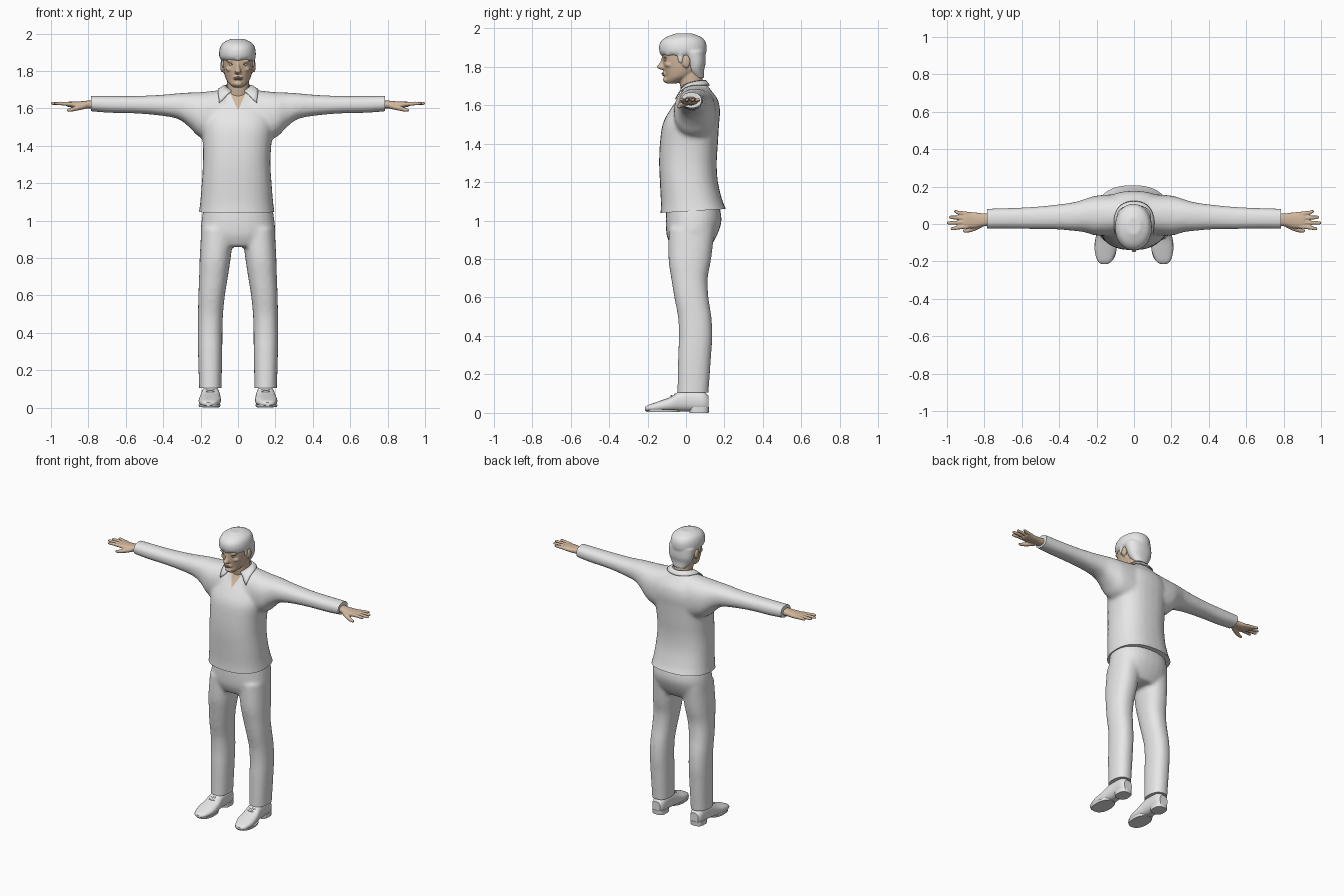
import bpy, bmesh, math
from mathutils import Vector
from mathutils.bvhtree import BVHTree

old = bpy.data.objects.get("Cube")
if old:
    bpy.data.objects.remove(old)


def material(name, rgb):
    m = bpy.data.materials.new(name)
    m.use_nodes = True
    m.diffuse_color = (*rgb, 1)
    m.node_tree.nodes["Principled BSDF"].inputs["Base Color"].default_value = (*rgb, 1)
    return m


CLOTH = material("pale grey", (.8, .8, .8))
SKIN = material("tan skin", (.65, .48, .34))
LIP = material("muted lip", (.5, .31, .23))
DARK = material("dark brown", (.12, .08, .06))


def spline(rings, steps=4):
    """Catmull-Rom refinement of a list of rings."""
    v = [Vector(r) for r in rings]
    out = []
    for i in range(len(v) - 1):
        a, b, c, d = v[max(i - 1, 0)], v[i], v[i + 1], v[min(i + 2, len(v) - 1)]
        for k in range(steps):
            t = k / steps
            out.append(b + (c - a) * t / 2 + (a * 2 - b * 5 + c * 4 - d) * t * t / 2
                       + (b * 3 - a - c * 3 + d) * t ** 3 / 2)
    return out + [v[-1]]


def loft(bm, axis, rings, side=1, power=2.3, n=28):
    """Skin rings (station, centre a, centre b, radius a, radius b) along an axis."""
    loops = []
    for s, ca, cb, ra, rb in spline(rings):
        loop = []
        for i in range(n):
            t = math.tau * i / n
            c, d = math.cos(t), math.sin(t)
            a = ca + ra * math.copysign(abs(c) ** (2 / power), c)
            b = cb + rb * math.copysign(abs(d) ** (2 / power), d)
            x, y, z = {"x": (s, a, b), "y": (a, s, b), "z": (a, b, s)}[axis]
            loop.append(bm.verts.new((x * side, y, z)))
        loops.append(loop)
    for p, q in zip(loops, loops[1:]):
        for i in range(n):
            j = (i + 1) % n
            bm.faces.new((p[i], p[j], q[j], q[i]))
    bm.faces.new(loops[0])
    bm.faces.new(loops[-1])


def ball(bm, pos, size):
    geo = bmesh.ops.create_uvsphere(bm, u_segments=16, v_segments=10, radius=1)
    for v in geo["verts"]:
        v.co = Vector(pos) + Vector([a * b for a, b in zip(v.co, size)])


def finish(name, bm, *mats, angle=40):
    bmesh.ops.recalc_face_normals(bm, faces=bm.faces)
    me = bpy.data.meshes.new(name)
    bm.to_mesh(me)
    bm.free()
    ob = bpy.data.objects.new(name, me)
    bpy.context.collection.objects.link(ob)
    for m in mats:
        me.materials.append(m)
    bpy.ops.object.select_all(action="DESELECT")
    ob.select_set(True)
    bpy.context.view_layer.objects.active = ob
    bpy.ops.object.shade_smooth_by_angle(angle=math.radians(angle))
    return ob


def fuse(bm, voxel, rounds, cuts=()):
    """Blend overlapping volumes into one skin, then trim it by planes."""
    ob = finish("blend", bm)
    rm = ob.modifiers.new("Remesh", "REMESH")
    rm.mode, rm.voxel_size = "VOXEL", voxel
    sm = ob.modifiers.new("Smooth", "SMOOTH")
    sm.factor, sm.iterations = .5, rounds
    bpy.context.view_layer.update()
    deps = bpy.context.evaluated_depsgraph_get()
    me = bpy.data.meshes.new_from_object(ob.evaluated_get(deps))
    bpy.data.objects.remove(ob)
    out = bmesh.new()
    out.from_mesh(me)
    for co, no in cuts:
        bmesh.ops.bisect_plane(out, geom=out.verts[:] + out.edges[:] + out.faces[:],
                               plane_co=co, plane_no=no, clear_outer=True)
        bmesh.ops.holes_fill(out, edges=[e for e in out.edges if e.is_boundary], sides=0)
    return out


# Sweater: torso and sleeves in one skin
bm = bmesh.new()
loft(bm, "z", [(1, -.007, .045, .21, .18), (1.05, -.007, .04, .202, .172), (1.1, -.007, .03, .195, .161),
               (1.2, -.007, .015, .187, .151), (1.3, -.007, .01, .181, .15), (1.4, -.005, .015, .183, .151),
               (1.5, 0, .025, .19, .147), (1.57, 0, .045, .185, .132), (1.63, 0, .06, .155, .105),
               (1.68, 0, .055, .11, .073), (1.715, 0, .045, .068, .058)], power=2.4)
ARM = [(.08, .05, 1.55, .11, .15), (.2, .045, 1.565, .107, .122), (.26, .045, 1.592, .09, .093),
       (.32, .04, 1.612, .077, .069), (.42, .037, 1.617, .066, .055), (.55, .032, 1.62, .059, .047),
       (.7, .03, 1.622, .055, .045), (.83, .028, 1.628, .053, .039)]
for s in (1, -1):
    loft(bm, "x", ARM, s)
bm = fuse(bm, .011, 8, [((0, .04, 1.05), (0, .06, -1)), ((.785, 0, 0), (1, 0, 0)), ((-.785, 0, 0), (-1, 0, 0))])
# Open neck: cut a clean V and colour it by rule
VEE, SLOPE = 1.59, .46
for s in (1, -1):
    fs = [f for f in bm.faces if f.calc_center_median().y < .04 and f.calc_center_median().z > VEE - .03
          and abs(f.calc_center_median().x) < .1]
    geo = set(fs) | {e for f in fs for e in f.edges} | {v for f in fs for v in f.verts}
    bmesh.ops.bisect_plane(bm, geom=list(geo), plane_co=(0, 0, VEE), plane_no=(s, 0, -SLOPE))
for f in bm.faces:
    c = f.calc_center_median()
    if c.y < .03 and abs(c.x) < (c.z - VEE) * SLOPE:
        f.material_index = 1
tree = BVHTree.FromBMesh(bm)
finish("sweater", bm, CLOTH, SKIN)

# Shirt collar folded over the neckline, longest at the front points
bm = bmesh.new()
rows = []
STEPS = 32
for i in range(STEPS + 1):
    u = i / STEPS * 2 - 1
    t = u * math.radians(148)
    f = abs(u) ** 3
    row = [Vector((.064 * math.sin(t), .035 + .066 * math.cos(t), 1.728 - .035 * f))]
    low = Vector((.088 * math.sin(t) + math.copysign(.055 * f, u), .04 + .08 * math.cos(t), 1.7 - .08 * f))
    for k in (.35, .7, 1):
        p = row[0].lerp(low, k)
        hit, no, _, _ = tree.find_nearest(p)
        row.append(hit + no * (.016 - .009 * k))
    rows.append([bm.verts.new(p) for p in row])
for p, q in zip(rows, rows[1:]):
    for k in range(3):
        bm.faces.new((p[k], p[k + 1], q[k + 1], q[k]))
collar = finish("collar", bm, CLOTH)
sol = collar.modifiers.new("Thickness", "SOLIDIFY")
sol.thickness, sol.offset = .005, 0

# Trousers: hips and legs in one skin
bm = bmesh.new()
loft(bm, "z", [(.86, 0, .025, .15, .1), (.92, 0, .03, .196, .13), (1, 0, .04, .195, .145), (1.09, 0, .035, .18, .135)])
LEG = [(.96, .108, .03, .088, .12), (.8, .122, .02, .083, .111), (.7, .131, .018, .077, .095),
       (.6, .141, .028, .071, .089), (.5, .147, .045, .067, .087), (.4, .149, .05, .066, .087),
       (.3, .149, .045, .065, .086), (.1, .148, .036, .06, .081), (.06, .148, .035, .06, .08)]
for s in (1, -1):
    loft(bm, "z", LEG, s)
finish("trousers", fuse(bm, .011, 7, [((0, 0, .105), (0, 0, -1))]), CLOTH)

# Shoes with soles, heels and laces
SHOE = [(-.214, .158, .02, .016, .008), (-.195, .156, .025, .04, .016), (-.14, .152, .034, .058, .027),
        (-.08, .149, .045, .057, .038), (-.03, .147, .06, .05, .053), (.03, .146, .064, .046, .056),
        (.09, .146, .06, .044, .052), (.117, .146, .05, .03, .038)]
for s, side in ((1, "left"), (-1, "right")):
    bm = bmesh.new()
    loft(bm, "y", SHOE, s, 2.5)
    finish(side + "_shoe", bm, CLOTH)
    bm = bmesh.new()
    loft(bm, "z", [(0, .146, .068, .044, .05), (.03, .146, .068, .046, .052)], s, 2.8)
    loft(bm, "z", [(.004, .152, -.12, .056, .086), (.018, .152, -.12, .059, .09)], s)
    finish(side + "_sole", bm, CLOTH)
    bm = bmesh.new()
    for k in range(3):
        ball(bm, (.148 * s, -.075 + .02 * k, .086 + .009 * k), (.024, .006, .006))
    finish(side + "_laces", bm, CLOTH)

# Head: skull, neck, nose, brow and ears in one skin
bm = bmesh.new()
loft(bm, "z", [(1.6, 0, .045, .055, .055), (1.7, 0, .03, .058, .06), (1.8, 0, .02, .06, .06)])
loft(bm, "z", [(1.712, 0, -.075, .024, .026), (1.73, 0, -.058, .045, .05), (1.75, 0, -.036, .061, .071),
               (1.78, 0, -.02, .072, .094), (1.81, 0, -.02, .077, .099), (1.85, 0, -.02, .081, .103),
               (1.9, 0, -.018, .081, .105), (1.94, 0, -.015, .065, .085), (1.955, 0, -.015, .03, .04)], power=2.1)
loft(bm, "z", [(1.784, 0, -.115, .012, .015), (1.797, 0, -.125, .018, .028), (1.82, 0, -.118, .01, .019),
               (1.85, 0, -.112, .008, .014)], power=2)
ball(bm, (0, -.106, 1.732), (.024, .014, .015))
ball(bm, (0, -.11, 1.763), (.026, .013, .013))
for s in (1, -1):
    ball(bm, (.034 * s, -.105, 1.853), (.03, .016, .008))
    ball(bm, (.04 * s, -.085, 1.81), (.026, .024, .016))
    ball(bm, (.084 * s, .002, 1.825), (.011, .021, .033))
finish("head", fuse(bm, .005, 3), SKIN)

# Eyes, brows and lips
for s, side in ((1, "left"), (-1, "right")):
    for part, pos, size, mat in (("_eye", (.033, -.107, 1.836), (.015, .007, .007), CLOTH),
                                 ("_iris", (.033, -.112, 1.836), (.005, .004, .005), DARK)):
        bm = bmesh.new()
        ball(bm, (pos[0] * s, *pos[1:]), size)
        finish(side + part, bm, mat)
for name, z, depth in (("upper_lip", 1.765, -.121), ("lower_lip", 1.757, -.119)):
    bm = bmesh.new()
    ball(bm, (0, depth, z), (.023, .006, .0045))
    finish(name, bm, LIP)

# Hair: full crown with a fringe, short back and sides
bm = bmesh.new()
loft(bm, "z", [(1.857, -.003, -.012, .086, .112), (1.88, -.003, -.016, .098, .123), (1.92, -.003, -.016, .095, .121),
               (1.95, -.003, -.012, .078, .097), (1.972, -.003, -.01, .035, .045)], power=2.1)
loft(bm, "z", [(1.74, 0, .065, .045, .03), (1.78, 0, .052, .073, .042), (1.82, 0, .05, .087, .052),
               (1.88, 0, .035, .094, .066)], power=2.2)
for i in range(9):
    a = (i - 4) * .38
    ball(bm, (.07 * math.sin(a), -.02 - .094 * math.cos(a), 1.872 + .006 * (i % 2)), (.025, .022, .02))
for s in (1, -1):
    ball(bm, (.078 * s, -.028, 1.848), (.012, .016, .034))
finish("hair", fuse(bm, .006, 4), CLOTH)

# Hands: palm, four fingers and thumb
for s, side in ((1, "left"), (-1, "right")):
    bm = bmesh.new()
    loft(bm, "x", [(.75, .026, 1.623, .033, .024), (.81, .022, 1.62, .035, .021), (.86, .02, 1.619, .043, .018),
                   (.905, .022, 1.622, .043, .014), (.917, .022, 1.622, .036, .01)], s)
    for k, tip in enumerate((.98, 1, .99, .962)):
        y = -.013 + .0225 * k
        out = (k - 1.5) * .004
        loft(bm, "x", [(.885, y, 1.622, .011, .011), (.94, y + out, 1.626, .0105, .01),
                       (tip - .01, y + out * 2, 1.627, .009, .008), (tip, y + out * 2, 1.626, .005, .005)], s, n=12)
    loft(bm, "x", [(.81, .003, 1.615, .02, .016), (.85, -.02, 1.604, .016, .014), (.89, -.034, 1.594, .012, .011),
                   (.915, -.037, 1.59, .006, .006)], s, n=12)
    finish(side + "_hand", fuse(bm, .004, 2), SKIN)
